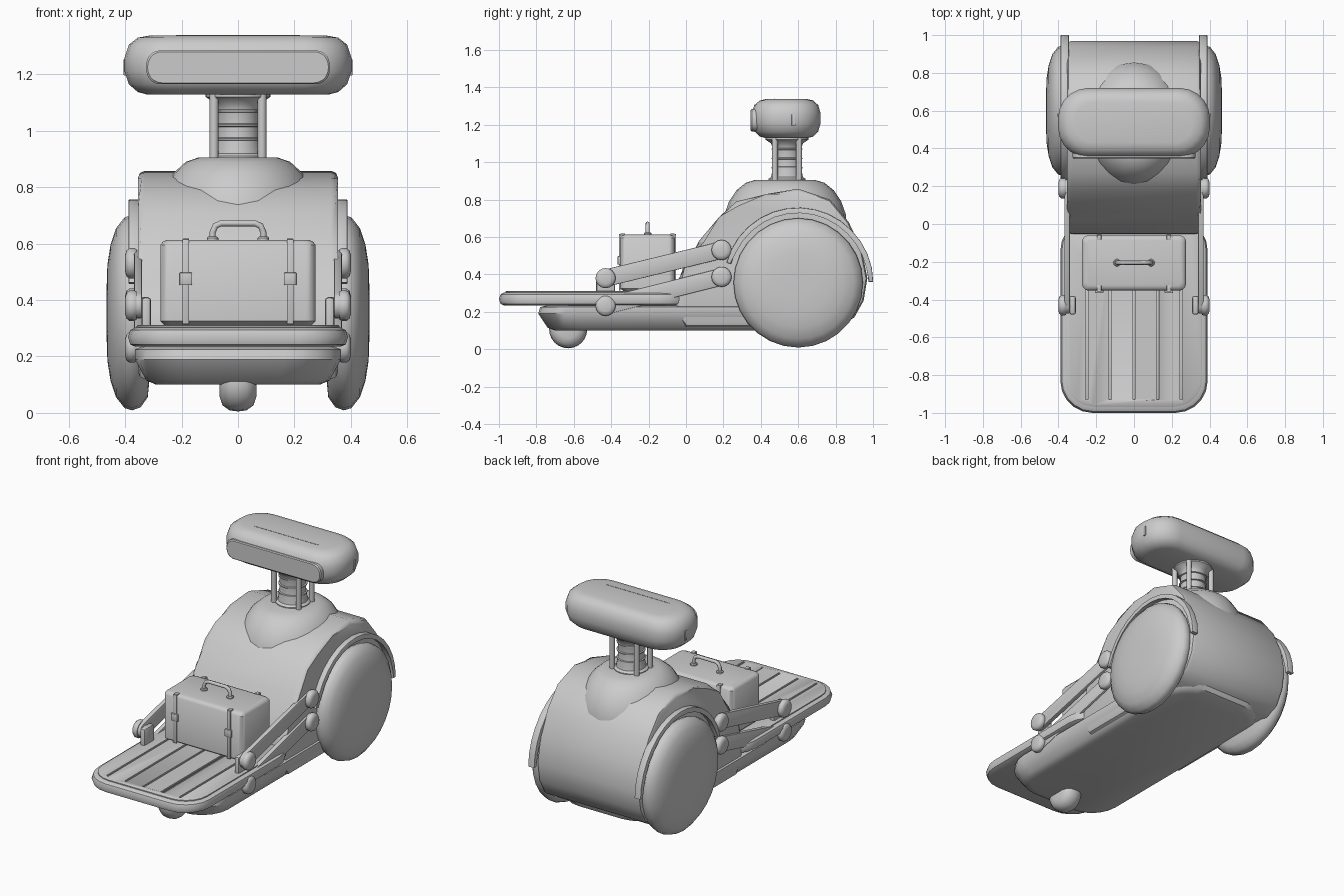
import bpy, bmesh
from math import sin, cos, pi, radians, atan2, hypot
from mathutils import Matrix, Vector

cube = bpy.data.objects.get("Cube")
if cube:
    bpy.data.objects.remove(cube, do_unlink=True)

GREY = (0.6, 0.6, 0.6, 1)
grey = bpy.data.materials.new("light_grey")
grey.use_nodes = True
grey.diffuse_color = GREY
grey.node_tree.nodes["Principled BSDF"].inputs["Base Color"].default_value = GREY


def finish(name, bm, angle=40, matrix=None):
    """Turn a bmesh into a smooth shaded grey object."""
    if matrix:
        bm.transform(matrix)
    bmesh.ops.recalc_face_normals(bm, faces=bm.faces[:])
    mesh = bpy.data.meshes.new(name)
    bm.to_mesh(mesh)
    bm.free()
    mesh.materials.append(grey)
    ob = bpy.data.objects.new(name, mesh)
    bpy.context.collection.objects.link(ob)
    bpy.ops.object.select_all(action="DESELECT")
    ob.select_set(True)
    bpy.context.view_layer.objects.active = ob
    bpy.ops.object.shade_smooth_by_angle(angle=radians(angle))
    return ob


def skin(bm, rings):
    """Bridge equal rings of points and cap both ends."""
    loops = [[bm.verts.new(p) for p in ring] for ring in rings]
    n = len(loops[0])
    for a, b in zip(loops, loops[1:]):
        for i in range(n):
            bm.faces.new((a[i], a[(i + 1) % n], b[(i + 1) % n], b[i]))
    bm.faces.new(loops[0])
    bm.faces.new(loops[-1])


def slab(name, sections, matrix=None, steps=5, angle=40):
    """Stack rounded rectangles given as (z, half width, y min, y max, radius)."""
    rings = []
    for z, hx, y0, y1, r in sections:
        ring = []
        for k, (cx, cy) in enumerate(((hx - r, y1 - r), (r - hx, y1 - r),
                                      (r - hx, y0 + r), (hx - r, y0 + r))):
            for s in range(steps + 1):
                a = (k + s / steps) * pi / 2
                ring.append((cx + r * cos(a), cy + r * sin(a), z))
        rings.append(ring)
    bm = bmesh.new()
    skin(bm, rings)
    return finish(name, bm, angle, matrix)


def prism(name, outline, x0, x1, bevel=0.0, angle=40):
    """Extrude a (y, z) outline along x, bevelling its two rims."""
    bm = bmesh.new()
    skin(bm, [[(x, y, z) for y, z in outline] for x in (x0, x1)])
    if bevel:
        rims = [e for e in bm.edges if abs(e.verts[0].co.x - e.verts[1].co.x) < 1e-6]
        bmesh.ops.bevel(bm, geom=rims, offset=bevel, segments=2, affect="EDGES", profile=0.5)
    return finish(name, bm, angle)


def lathe(name, profile, centre, axis="Z", sides=24, scale=(1, 1, 1)):
    """Revolve (radius, height) points round an axis through centre."""
    bm = bmesh.new()
    skin(bm, [[(r * cos(i * 2 * pi / sides), r * sin(i * 2 * pi / sides), h)
               for i in range(sides)] for r, h in profile])
    turn = Matrix.Rotation(pi / 2, 4, "Y") if axis == "X" else Matrix()
    size = Matrix.Diagonal((*scale, 1))
    return finish(name, bm, 40, Matrix.Translation(centre) @ turn @ size)


def box(name, centre, size, bevel=0.004):
    bm = bmesh.new()
    bmesh.ops.create_cube(bm, size=1)
    bm.transform(Matrix.Translation(centre) @ Matrix.Diagonal((*size, 1)))
    if bevel:
        bmesh.ops.bevel(bm, geom=bm.edges[:], offset=bevel, segments=2, affect="EDGES", profile=0.5)
    return finish(name, bm)


# Chassis with a narrowing underside
slab("chassis", [(0.10, 0.29, -0.70, 0.80, 0.16), (0.115, 0.325, -0.74, 0.84, 0.18),
                 (0.19, 0.365, -0.79, 0.88, 0.20), (0.225, 0.365, -0.78, 0.88, 0.20),
                 (0.235, 0.34, -0.74, 0.85, 0.18)])

# Main housing between the wheels
housing = [(-0.06, 0.2), (-0.05, 0.36), (0.02, 0.46), (0.07, 0.58), (0.18, 0.71), (0.27, 0.79),
           (0.43, 0.83), (0.6, 0.858), (0.77, 0.80), (0.87, 0.68), (0.94, 0.53),
           (0.97, 0.38), (0.95, 0.26), (0.9, 0.17), (0.82, 0.12), (0.0, 0.12)]
prism("housing", housing, -0.355, 0.355, bevel=0.025)

# Collar, neck and support rods
lathe("collar", [(0.33, 0.64), (0.325, 0.72), (0.30, 0.79), (0.26, 0.85), (0.21, 0.89), (0.16, 0.905)],
      (0, 0.53, 0), scale=(0.88, 1, 1))
lathe("neck", [(0.10, 0.89), (0.10, 0.91), (0.085, 0.92), (0.075, 0.98), (0.075, 1.07),
               (0.085, 1.10), (0.115, 1.12), (0.115, 1.15)], (0, 0.54, 0))
for z in (0.97, 1.02, 1.07):
    lathe("neck_ring", [(0.075, z - 0.006), (0.082, z - 0.003), (0.082, z + 0.003), (0.075, z + 0.006)],
          (0, 0.54, 0))
for side in (-1, 1):
    for y in (0.475, 0.605):
        lathe("neck_rod", [(0.016, 0.89), (0.016, 1.15)], (side * 0.085, y, 0), sides=12)

# Head with front panel, top plate and side slots
slab("head", [(1.128, 0.32, 0.43, 0.645, 0.10), (1.137, 0.355, 0.395, 0.68, 0.13),
              (1.165, 0.387, 0.365, 0.707, 0.15), (1.21, 0.402, 0.352, 0.72, 0.16),
              (1.26, 0.402, 0.352, 0.72, 0.16), (1.305, 0.387, 0.365, 0.707, 0.15),
              (1.33, 0.355, 0.395, 0.68, 0.13), (1.338, 0.31, 0.43, 0.645, 0.10)])
to_front = Matrix.Rotation(pi / 2, 4, "X")
slab("front_panel", [(-0.40, 0.325, 1.165, 1.285, 0.05), (-0.352, 0.325, 1.165, 1.285, 0.05),
                     (-0.346, 0.32, 1.17, 1.28, 0.05)], to_front, angle=30)
box("top_seam", (0, 0.475, 1.338), (0.44, 0.004, 0.003), 0)
for side in (-1, 1):
    box("side_slot", (side * 0.401, 0.575, 1.225), (0.008, 0.02, 0.06), 0.002)

# Front caster
lathe("caster", [(0.05, -0.065), (0.08, -0.055), (0.098, -0.03), (0.102, 0.0),
                 (0.098, 0.03), (0.08, 0.055), (0.05, 0.065)], (0, -0.63, 0.107), "X")

# Loading tray with a rounded rim
slab("tray_rim", [(0.235, 0.365, -0.975, 0.01, 0.15), (0.243, 0.382, -0.992, 0.025, 0.165),
                  (0.268, 0.39, -1.0, 0.03, 0.17), (0.293, 0.382, -0.992, 0.025, 0.165),
                  (0.302, 0.365, -0.975, 0.01, 0.15)])
deck = slab("tray_deck", [(0.28, 0.36, -0.965, 0.0, 0.145), (0.308, 0.36, -0.965, 0.0, 0.145),
                          (0.311, 0.355, -0.96, -0.005, 0.14)])

# Grooves cut along the deck
for i in range(-2, 3):
    groove = box("groove_cutter", (i * 0.125, -0.56, 0.31), (0.013, 0.74, 0.02), 0)
    cut = deck.modifiers.new("groove", "BOOLEAN")
    cut.operation, cut.object, cut.solver = "DIFFERENCE", groove, "EXACT"
    bpy.context.view_layer.objects.active = deck
    bpy.ops.object.modifier_apply(modifier=cut.name)
    bpy.data.objects.remove(groove, do_unlink=True)

# Suitcase with straps, buckles and handle
slab("suitcase", [(0.311, 0.26, -0.335, -0.075, 0.025), (0.325, 0.275, -0.352, -0.06, 0.035),
                  (0.595, 0.275, -0.352, -0.06, 0.035), (0.608, 0.265, -0.342, -0.07, 0.03),
                  (0.613, 0.25, -0.327, -0.085, 0.025)])
for x in (-0.185, 0.185):
    for y in (-0.354, -0.058):
        box("strap", (x, y, 0.465), (0.024, 0.009, 0.3), 0.002)
        box("strap_fold", (x, -0.205 + (y + 0.206) * 0.9, 0.613), (0.024, 0.025, 0.009), 0.002)
    box("buckle", (x, -0.358, 0.475), (0.045, 0.016, 0.045))
curve = bpy.data.curves.new("handle_path", "CURVE")
curve.dimensions, curve.bevel_depth, curve.bevel_resolution = "3D", 0.011, 2
curve.use_fill_caps = True
path = curve.splines.new("POLY")
arch = [(-0.09, 0.605), (-0.09, 0.64), (-0.08, 0.663), (-0.06, 0.672)]
arch += [(-x, z) for x, z in reversed(arch)]
path.points.add(len(arch) - 1)
for point, (x, z) in zip(path.points, arch):
    point.co = (x, -0.205, z, 1)
curve.materials.append(grey)
handle = bpy.data.objects.new("handle", curve)
bpy.context.collection.objects.link(handle)
for x in (-0.09, 0.09):
    lathe("handle_foot", [(0.02, 0.605), (0.02, 0.62), (0.015, 0.625)], (x, -0.205, 0), sides=12)


def link_outline(start, end, half):
    """Bar outline between two pivots, with rounded ends."""
    turn = atan2(end[1] - start[1], end[0] - start[0])
    points = []
    for (y, z), first in ((end, -pi / 2), (start, pi / 2)):
        for k in range(7):
            a = turn + first + k * pi / 6
            points.append((y + half * cos(a), z + half * sin(a)))
    return points


# Wheels, fenders and lifting arms on both sides
wheel = [(0.2, 0.31), (0.30, 0.32), (0.335, 0.345), (0.346, 0.375), (0.338, 0.402),
         (0.30, 0.432), (0.24, 0.452), (0.17, 0.463), (0.08, 0.466)]
arc = [radians(a) for a in range(0, 166, 11)]
flare = [0.02 * max(0, cos(2 * a)) if a < pi / 4 else 0 for a in arc]
fender = [(0.6 + (0.397 + f * 0.2) * cos(a), 0.36 + 0.397 * sin(a)) for a, f in zip(arc, flare)]
fender += [(0.6 + (0.372 + f * 0.2) * cos(a), 0.36 + 0.372 * sin(a))
           for a, f in reversed(list(zip(arc, flare)))]
cap = [(0.03, 0.33), (0.03, 0.358), (0.05, 0.36), (0.054, 0.368), (0.054, 0.385),
       (0.046, 0.395), (0.03, 0.40)]
for side, word in ((1, "left"), (-1, "right")):
    def out(profile):
        return [(r, side * h) for r, h in profile]
    lathe(word + "_wheel", out(wheel), (0, 0.6, 0.355), "X", sides=28)
    prism(word + "_fender", fender, side * 0.345, side * 0.388, bevel=0.004)
    for level, z0, z1 in (("upper", 0.38, 0.53), ("lower", 0.232, 0.387)):
        front, back = (-0.43, z0), (0.19, z1)
        prism(f"{word}_{level}_arm", link_outline(front, back, 0.046), side * 0.34, side * 0.368, 0.004)
        for y, z in (front, back):
            lathe(f"{word}_{level}_pivot", out(cap), (0, y, z), "X", sides=16)
    box(word + "_bracket", (side * 0.325, -0.43, 0.335), (0.034, 0.1, 0.15), 0.012)
